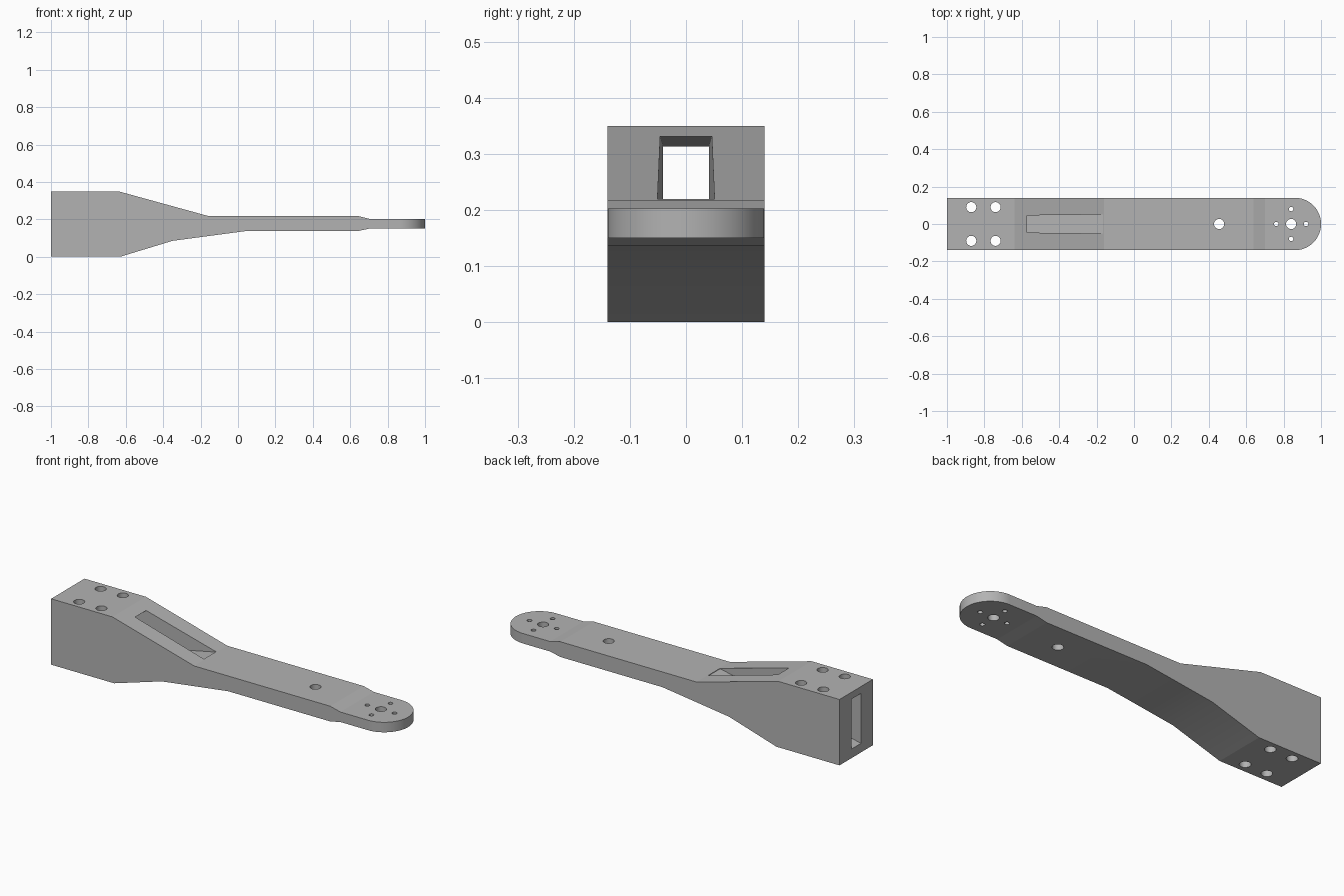
import bpy, bmesh, math
from mathutils import Vector

cube = bpy.data.objects.get("Cube")
if cube:
    bpy.data.objects.remove(cube, do_unlink=True)

grey = bpy.data.materials.new("plain grey")
grey.use_nodes = True
colour = (0.45, 0.45, 0.45, 1)
grey.diffuse_color = colour
grey.node_tree.nodes["Principled BSDF"].inputs["Base Color"].default_value = colour


def make_object(name, bm):
    bmesh.ops.recalc_face_normals(bm, faces=bm.faces[:])
    mesh = bpy.data.meshes.new(name)
    bm.to_mesh(mesh)
    bm.free()
    mesh.materials.append(grey)
    obj = bpy.data.objects.new(name, mesh)
    bpy.context.collection.objects.link(obj)
    return obj


def prism(name, start, end):
    """Solid between two matching outlines."""
    bm = bmesh.new()
    a = [bm.verts.new(p) for p in start]
    b = [bm.verts.new(p) for p in end]
    bm.faces.new(a)
    bm.faces.new(b)
    for i in range(len(a)):
        j = (i + 1) % len(a)
        bm.faces.new((a[i], a[j], b[j], b[i]))
    return make_object(name, bm)


def side_prism(name, profile, half_width):
    """Side profile (x, z) spread to both sides; the width may depend on x."""
    return prism(name, [(x, -half_width(x), z) for x, z in profile],
                 [(x, half_width(x), z) for x, z in profile])


def combine(obj, tool, operation):
    mod = obj.modifiers.new(operation.title(), 'BOOLEAN')
    mod.operation = operation
    mod.solver = 'EXACT'
    mod.object = tool
    bpy.context.view_layer.objects.active = obj
    bpy.ops.object.modifier_apply(modifier=mod.name)
    bpy.data.objects.remove(tool, do_unlink=True)


# Arm body: deep block, tapered neck, thin beam and thinner tip
arm = side_prism("arm", [
    (-1, 0), (-0.63, 0), (-0.35, 0.085), (0.04, 0.137), (0.64, 0.137),
    (0.70, 0.15), (1.1, 0.15), (1.1, 0.203), (0.70, 0.203),
    (0.64, 0.218), (-0.16, 0.218), (-0.64, 0.35), (-1, 0.35)],
    lambda x: 0.14)

# Rounded tip seen from above
radius = 0.14
plan = [(-1.1, -radius), ]
for i in range(49):
    a = math.pi * (i / 48 - 0.5)
    plan.append((1 - radius + radius * math.cos(a), radius * math.sin(a)))
plan.append((-1.1, radius))
outline = prism("outline", [(x, y, -0.1) for x, y in plan],
                [(x, y, 0.5) for x, y in plan])
combine(arm, outline, 'INTERSECT')

# Channel from the end face, opening out through the sloped top
channel = side_prism("channel", [
    (-1.05, 0.038), (-0.165, 0.217), (-0.16, 0.25), (-0.572, 0.38),
    (-0.572, 0.331), (-1.05, 0.311)],
    lambda x: 0.046 + 0.012 * (x + 0.57))
combine(arm, channel, 'DIFFERENCE')

# Bolt holes through the block, beam and tip
large, small = 0.027, 0.012
tip_x = 0.84
holes = [(x, y, large) for x in (-0.87, -0.74) for y in (-0.09, 0.09)]
holes += [(0.455, 0, large), (tip_x, 0, large)]
for dx, dy in ((1, 0), (-1, 0), (0, 1), (0, -1)):
    holes.append((tip_x + 0.08 * dx, 0.08 * dy, small))
bm = bmesh.new()
for x, y, r in holes:
    made = bmesh.ops.create_cone(bm, cap_ends=True, segments=32,
                                 radius1=r, radius2=r, depth=1)
    bmesh.ops.translate(bm, verts=made["verts"], vec=Vector((x, y, 0.2)))
combine(arm, make_object("drills", bm), 'DIFFERENCE')

# Smooth the round walls, keep the edges crisp
bpy.ops.object.select_all(action='DESELECT')
arm.select_set(True)
bpy.context.view_layer.objects.active = arm
bpy.ops.object.shade_smooth_by_angle(angle=math.radians(12))
